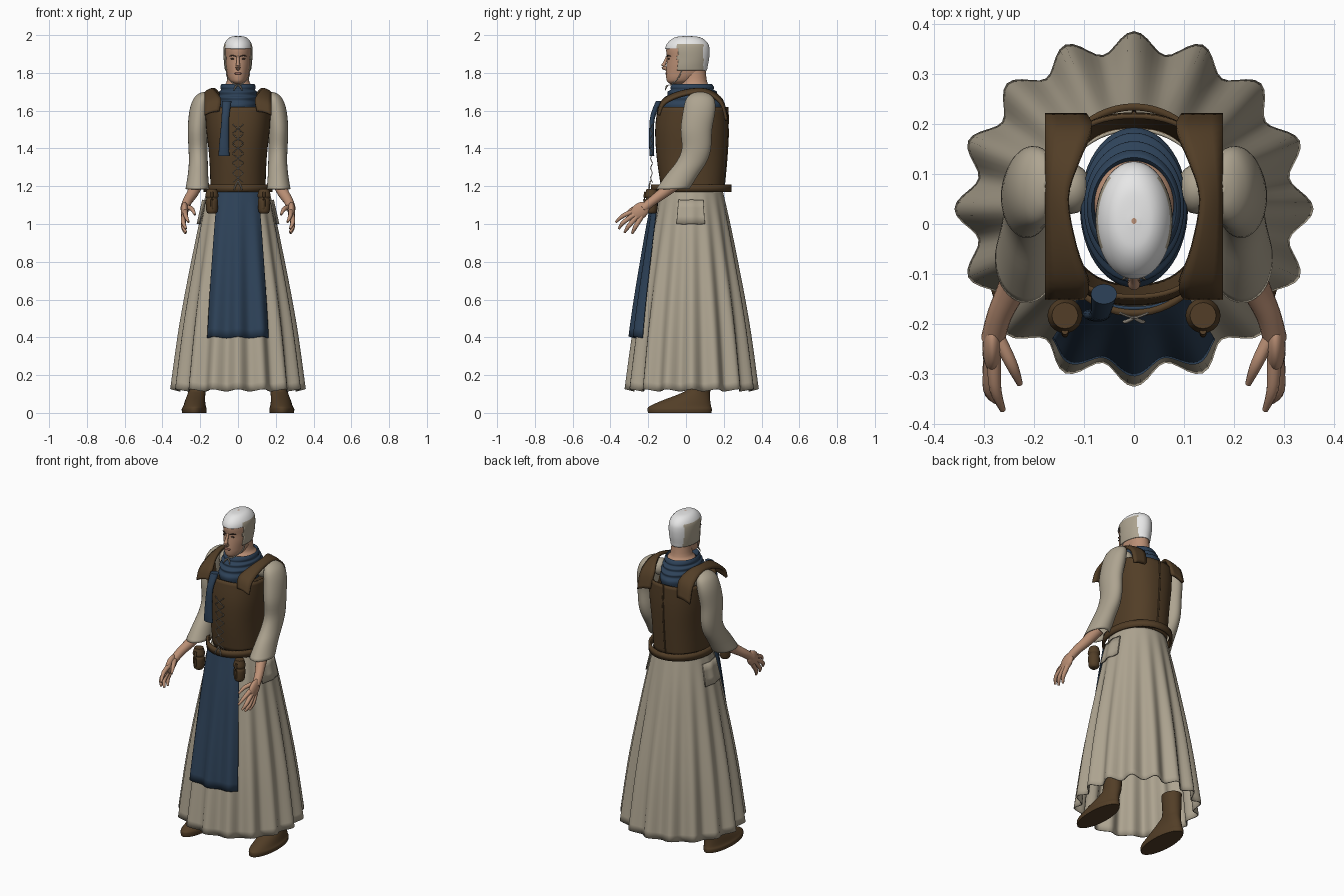
import bpy, bmesh
from math import sin, cos, pi, radians, copysign
from mathutils import Vector, Matrix

if "Cube" in bpy.data.objects:
    bpy.data.objects.remove(bpy.data.objects["Cube"])


def material(name, *rgb):
    mat = bpy.data.materials.new(name)
    mat.use_nodes = True
    mat.diffuse_color = (*rgb, 1)
    shader = mat.node_tree.nodes["Principled BSDF"]
    shader.inputs["Base Color"].default_value = (*rgb, 1)
    shader.inputs["Roughness"].default_value = 0.8
    return mat


LINEN = material("linen", 0.42, 0.37, 0.28)
LEATHER = material("brown leather", 0.085, 0.048, 0.02)
BLUE = material("dark blue cloth", 0.027, 0.055, 0.1)
SKIN = material("skin", 0.5, 0.28, 0.18)
WHITE = material("white cap cloth", 0.8, 0.8, 0.8)
DARK = material("dark hair", 0.06, 0.035, 0.025)
LIPS = material("lips", 0.36, 0.15, 0.11)
CORD = material("pale cord", 0.4, 0.36, 0.3)


def finish(name, bm, mats, mirror=False, thick=0):
    """Turn a bmesh into a smooth object, optionally mirrored and thickened."""
    bmesh.ops.recalc_face_normals(bm, faces=bm.faces)
    mesh = bpy.data.meshes.new(name)
    bm.to_mesh(mesh)
    bm.free()
    obj = bpy.data.objects.new(name, mesh)
    bpy.context.collection.objects.link(obj)
    for mat in mats:
        mesh.materials.append(mat)
    bpy.ops.object.select_all(action="DESELECT")
    obj.select_set(True)
    bpy.context.view_layer.objects.active = obj
    bpy.ops.object.shade_smooth_by_angle(angle=radians(50))
    if thick:
        solid = obj.modifiers.new("thickness", "SOLIDIFY")
        solid.thickness = thick
    if mirror:
        flip = obj.modifiers.new("mirror", "MIRROR")
        flip.use_mirror_merge = False
    return obj


def smooth_path(points, steps):
    """Catmull-Rom interpolation through tuples of any length."""
    out = []
    last = len(points) - 1
    for i in range(last):
        a, b, c, d = (points[min(max(k, 0), last)] for k in range(i - 1, i + 3))
        for s in range(steps):
            t = s / steps
            out.append([q + t * (r - p) / 2 + t * t * (p - 2.5 * q + 2 * r - w / 2)
                        + t ** 3 * (1.5 * (q - r) + (w - p) / 2)
                        for p, q, r, w in zip(a, b, c, d)])
    return out + [list(points[-1])]


def skin_rings(bm, rings, closed=True, caps=False):
    """Bridge rows of coordinates with quads."""
    rows = [[bm.verts.new(p) for p in ring] for ring in rings]
    n = len(rows[0])
    for low, high in zip(rows, rows[1:]):
        for i in range(n if closed else n - 1):
            j = (i + 1) % n
            bm.faces.new((low[i], low[j], high[j], high[i]))
    if caps:
        bm.faces.new(rows[0])
        bm.faces.new(rows[-1])


def loft_mesh(rings, sides=40, power=2, steps=4, caps=False, grow=0):
    """Level rings given as x, y, z, half width, half depth."""
    bm = bmesh.new()
    rows = []
    for x, y, z, rx, ry in smooth_path(rings, steps):
        row = []
        for i in range(sides):
            c, s = cos(2 * pi * i / sides), sin(2 * pi * i / sides)
            row.append((x + (rx + grow) * copysign(abs(c) ** (2 / power), c),
                        y + (ry + grow) * copysign(abs(s) ** (2 / power), s), z))
        rows.append(row)
    skin_rings(bm, rows, caps=caps)
    return bm


def loft(name, mat, rings, mirror=False, thick=0, **options):
    return finish(name, loft_mesh(rings, **options), [mat], mirror, thick)


def tube(name, mat, points, mirror=False, sides=10, steps=4):
    """Round tube along points given as x, y, z, radius."""
    path = smooth_path(points, steps)
    centres = [Vector(p[:3]) for p in path]
    rows = []
    for i, p in enumerate(path):
        along = centres[min(i + 1, len(path) - 1)] - centres[max(i - 1, 0)]
        frame = along.to_track_quat("Z", "Y").to_matrix()
        rows.append([centres[i] + frame @ Vector((cos(2 * pi * k / sides), sin(2 * pi * k / sides), 0)) * p[3]
                     for k in range(sides)])
    bm = bmesh.new()
    skin_rings(bm, rows, caps=True)
    return finish(name, bm, [mat], mirror)


def ball(name, mat, centre, scale, tilt=0, mirror=True):
    bm = bmesh.new()
    bmesh.ops.create_uvsphere(bm, u_segments=20, v_segments=12, radius=1)
    bm.transform(Matrix.Translation(centre) @ Matrix.Rotation(tilt, 4, "X") @ Matrix.Diagonal((*scale, 1)))
    return finish(name, bm, [mat], mirror)


# Skirt: a flared, pleated cone; the apron and pockets follow the same surface
SKIRT = smooth_path([(1.19, 0.163), (1.0, 0.203), (0.8, 0.24), (0.6, 0.275), (0.4, 0.305), (0.12, 0.338)], 5)


def skirt_row(z, radius, start, end, count, lift):
    flare = (1.19 - z) / 1.07
    row = []
    for i in range(count):
        a = radians(start + (end - start) * i / count)
        wave = cos(16 * a)
        r = radius + lift + 0.021 * wave * flare
        row.append((r * cos(a), 0.03 + r * 0.99 * sin(a), z + 0.006 * wave * flare))
    return row


def skirt_panel(name, mat, top, bottom, start, end, lift_top, lift_bottom, mirror=False, thick=0.006, count=48):
    closed = end - start == 360
    bm = bmesh.new()
    rows = []
    for z, radius in SKIRT:
        if bottom <= z <= top:
            t = (top - z) / (top - bottom)
            rows.append(skirt_row(z, radius, start, end, count, lift_top + t * (lift_bottom - lift_top)))
    skin_rings(bm, rows, closed)
    return finish(name, bm, [mat], mirror, thick)


skirt_panel("skirt", LINEN, 1.2, 0.1, 0, 360, 0, 0, count=160)
skirt_panel("apron", BLUE, 1.2, 0.35, -122, -57, 0.04, 0.016)
skirt_panel("hip_pocket", LINEN, 1.16, 0.99, -22, 20, 0.012, 0.012, mirror=True)

# Bodice, its shoulder straps and back seam
loft("bodice", LEATHER, [(0, 0.035, 1.18, 0.145, 0.165), (0, 0.03, 1.35, 0.152, 0.185),
     (0, 0.03, 1.5, 0.168, 0.193), (0, 0.035, 1.62, 0.175, 0.185)], power=2.4, thick=0.01, sides=64)
bm = bmesh.new()
strap = [(-0.152, 1.6, 0.1), (-0.125, 1.66, 0.09), (-0.05, 1.7, 0.115), (0.05, 1.72, 0.132),
         (0.13, 1.71, 0.11), (0.195, 1.66, 0.085), (0.222, 1.57, 0.095)]
skin_rings(bm, [[(inner + (0.178 - inner) * k / 4, y, z - 0.022 * (k / 4) ** 2) for k in range(5)]
                for y, z, inner in smooth_path(strap, 4)], closed=False)
finish("shoulder_strap", bm, [LEATHER], True, 0.016)
tube("bodice_back_seam", LEATHER, [(0, 0.2, 1.19, 0.005), (0, 0.215, 1.35, 0.005),
     (0, 0.223, 1.5, 0.005), (0, 0.22, 1.62, 0.005)])

# Front lacing
for i in range(6):
    low = 1.22 + i * 0.052
    tube("bodice_lace", CORD, [(-0.028, -0.178, low, 0.0025), (0, -0.187, low + 0.024, 0.0025),
         (0.028, -0.178, low + 0.048, 0.0025)], mirror=True, sides=6)
tube("lace_end", CORD, [(0, -0.188, 1.23, 0.003), (0.015, -0.195, 1.2, 0.004), (0.02, -0.195, 1.18, 0.003)], mirror=True)

# Loose belt with two pouches
loft("belt", LEATHER, [(0, 0.028, 1.17, 0.183, 0.213), (0, 0.028, 1.21, 0.183, 0.213)],
     thick=0.014, sides=64, steps=1)
loft("pouch", LEATHER, [(0.138, -0.183, 1.055, 0.02, 0.02), (0.138, -0.183, 1.07, 0.03, 0.03),
     (0.138, -0.183, 1.12, 0.033, 0.033), (0.138, -0.183, 1.135, 0.029, 0.029),
     (0.138, -0.183, 1.15, 0.035, 0.035), (0.138, -0.183, 1.185, 0.026, 0.026)],
     mirror=True, caps=True, sides=20)
tube("pouch_strap", LEATHER, [(0.138, -0.214, 1.17, 0.007), (0.138, -0.22, 1.13, 0.007),
     (0.138, -0.214, 1.08, 0.006)], mirror=True)

# Shirt sleeves and shoulder yokes
loft("sleeve", LINEN, [(0.215, -0.07, 1.185, 0.063, 0.088), (0.212, -0.02, 1.26, 0.054, 0.085),
     (0.21, 0.03, 1.33, 0.05, 0.08), (0.212, 0.055, 1.4, 0.05, 0.077), (0.214, 0.055, 1.5, 0.052, 0.083),
     (0.205, 0.07, 1.6, 0.052, 0.085), (0.192, 0.075, 1.66, 0.045, 0.075),
     (0.18, 0.075, 1.69, 0.028, 0.045), (0.175, 0.075, 1.7, 0.003, 0.005)], mirror=True, thick=0.004)
ball("shirt_yoke", LINEN, (0.125, 0.07, 1.645), (0.04, 0.05, 0.05))

# Forearms and hands
tube("forearm", SKIN, [(0.215, -0.05, 1.22, 0.036), (0.24, -0.12, 1.165, 0.03),
     (0.268, -0.18, 1.12, 0.025), (0.282, -0.23, 1.08, 0.024)], mirror=True, sides=16)
ball("palm", SKIN, (0.283, -0.245, 1.068), (0.02, 0.058, 0.042), radians(42))
fingers = {
    "index_finger": [(0.28, -0.27, 1.07), (0.277, -0.33, 1.045), (0.262, -0.372, 1.01)],
    "middle_finger": [(0.285, -0.265, 1.055), (0.29, -0.33, 1.01), (0.275, -0.355, 0.975)],
    "ring_finger": [(0.285, -0.255, 1.045), (0.29, -0.303, 0.99), (0.275, -0.325, 0.955)],
    "little_finger": [(0.285, -0.235, 1.04), (0.29, -0.268, 0.985), (0.278, -0.285, 0.95)],
    "thumb": [(0.275, -0.22, 1.09), (0.245, -0.28, 1.08), (0.228, -0.32, 1.05)],
}
for name, joints in fingers.items():
    tube(name, SKIN, [(*p, r) for p, r in zip(joints, (0.014, 0.012, 0.006))], mirror=True)

# Boots: flat sole, low toe and a short shaft
loft("boot", LEATHER, [(0.232, -0.033, 0, 0.064, 0.168), (0.232, -0.033, 0.02, 0.066, 0.17),
     (0.23, -0.03, 0.035, 0.06, 0.163), (0.227, 0, 0.065, 0.053, 0.128), (0.22, 0.045, 0.1, 0.047, 0.082),
     (0.217, 0.068, 0.13, 0.046, 0.062), (0.215, 0.07, 0.22, 0.05, 0.062), (0.215, 0.07, 0.25, 0.053, 0.064)],
     mirror=True, caps=True, sides=32)

# Neck and folded scarf with a hanging end
loft("neck", SKIN, [(0, 0.04, 1.62, 0.08, 0.09), (0, 0.045, 1.72, 0.08, 0.085),
     (0, 0.045, 1.755, 0.06, 0.066), (0, 0.04, 1.84, 0.052, 0.062)], caps=True)
folds = [(1.715, 0.078, 0.085), (1.742, 0.085, 0.1), (1.725, 0.094, 0.115), (1.71, 0.09, 0.114),
         (1.7, 0.1, 0.132), (1.682, 0.098, 0.13), (1.67, 0.106, 0.149), (1.652, 0.102, 0.146),
         (1.63, 0.108, 0.16), (1.59, 0.1, 0.152)]
loft("scarf", BLUE, [(0, 0.033, z, rx, ry) for z, rx, ry in folds], thick=0.004, sides=48)
loft("scarf_end", BLUE, [(-0.074, -0.18, 1.36, 0.029, 0.012), (-0.074, -0.182, 1.42, 0.026, 0.013),
     (-0.067, -0.178, 1.56, 0.02, 0.013), (-0.06, -0.14, 1.65, 0.026, 0.02)], caps=True, sides=20)

# Head
outline = [(1.742, -0.085, 0.0, 0.022), (1.755, -0.1, 0.04, 0.042), (1.775, -0.105, 0.07, 0.053),
           (1.8, -0.106, 0.1, 0.06), (1.84, -0.103, 0.11, 0.067), (1.88, -0.1, 0.117, 0.07),
           (1.92, -0.105, 0.119, 0.071), (1.95, -0.097, 0.113, 0.067), (1.975, -0.075, 0.093, 0.053),
           (1.99, -0.045, 0.062, 0.033), (1.995, 0.0, 0.012, 0.005)]
head = [(0, (front + back) / 2, z, rx, (back - front) / 2) for z, front, back, rx in outline]
loft("head", SKIN, head, caps=True, sides=48)

# Close cap, cut open for the face, with linen ear flaps
bm = loft_mesh(head, sides=72, steps=8, caps=True, grow=0.006)
bmesh.ops.delete(bm, context="FACES", geom=[
    f for f in bm.faces for c in [f.calc_center_median()]
    if c.z < 1.927 and (c.y < -0.045 or c.z < 1.815)])
for face in bm.faces:
    c = face.calc_center_median()
    face.material_index = int(-0.05 < c.y < 0.092 and c.z < 1.955 and abs(c.x) > 0.035)
finish("cap", bm, [WHITE, LINEN], thick=0.004)
tube("cap_tie", CORD, [(0.062, -0.02, 1.82, 0.003), (0.056, -0.04, 1.775, 0.003),
     (0.02, -0.075, 1.741, 0.003), (0, -0.085, 1.737, 0.003)], mirror=True, sides=6)
tube("cap_tie_bow", CORD, [(0, -0.094, 1.735, 0.003), (0.012, -0.103, 1.728, 0.005),
     (0.022, -0.11, 1.708, 0.002)], mirror=True, sides=6)

# Face
tube("nose", SKIN, [(0, -0.098, 1.89, 0.007), (0, -0.112, 1.855, 0.009), (0, -0.12, 1.833, 0.013),
     (0, -0.1, 1.82, 0.01)])
ball("eye", DARK, (0.028, -0.091, 1.874), (0.011, 0.006, 0.004))
tube("eyebrow", DARK, [(0.012, -0.1, 1.887, 0.003), (0.03, -0.094, 1.892, 0.004), (0.046, -0.08, 1.888, 0.002)],
     mirror=True, sides=6)
ball("mouth", LIPS, (0, -0.103, 1.797), (0.022, 0.007, 0.006), mirror=False)
